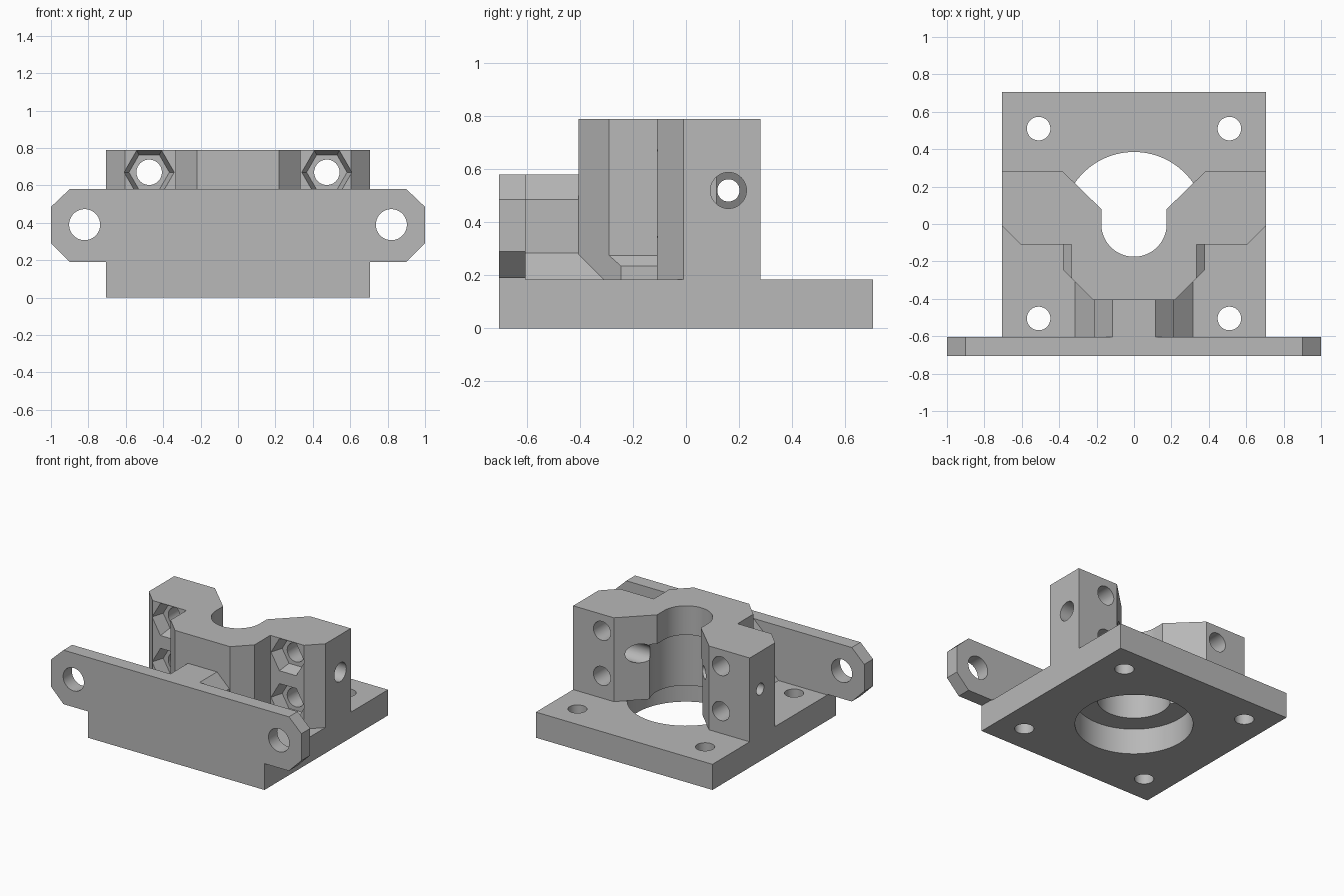
import bpy, bmesh
from math import sin, cos, pi

old = bpy.data.objects.get("Cube")
if old:
    bpy.data.objects.remove(old, do_unlink=True)

grey = bpy.data.materials.new("mid_grey")
grey.use_nodes = True
GREY = (0.48, 0.48, 0.48, 1)
grey.diffuse_color = GREY
grey.node_tree.nodes["Principled BSDF"].inputs["Base Color"].default_value = GREY


def make_object(name, bm):
    bmesh.ops.recalc_face_normals(bm, faces=bm.faces)
    mesh = bpy.data.meshes.new(name)
    bm.to_mesh(mesh)
    bm.free()
    mesh.materials.append(grey)
    obj = bpy.data.objects.new(name, mesh)
    bpy.context.collection.objects.link(obj)
    return obj


def loft(name, axis, ring_a, start, ring_b, end):
    """Closed solid between two flat rings lying across the given axis."""
    def place(u, v, w):
        return {"X": (w, u, v), "Y": (u, w, v), "Z": (u, v, w)}[axis]
    bm = bmesh.new()
    a = [bm.verts.new(place(u, v, start)) for u, v in ring_a]
    b = [bm.verts.new(place(u, v, end)) for u, v in ring_b]
    n = len(a)
    bm.faces.new(a)
    bm.faces.new(b)
    for i in range(n):
        j = (i + 1) % n
        bm.faces.new((a[i], a[j], b[j], b[i]))
    return make_object(name, bm)


def prism(name, axis, ring, start, end):
    return loft(name, axis, ring, start, ring, end)


def circle(u, v, r, n=48):
    return [(u + r * cos(2 * pi * i / n), v + r * sin(2 * pi * i / n)) for i in range(n)]


def mirrored(half):
    return half + [(-u, v) for u, v in reversed(half)]


def combine(target, tool, operation):
    mod = target.modifiers.new("combine", "BOOLEAN")
    mod.operation = operation
    mod.solver = "EXACT"
    mod.object = tool
    bpy.context.view_layer.objects.active = target
    bpy.ops.object.modifier_apply(modifier=mod.name)
    bpy.data.objects.remove(tool, do_unlink=True)


# Base plate
S, T = 0.705, 0.185
mount = prism("motor_mount", "Z", [(-S, -S), (S, -S), (S, S), (-S, S)], 0, T)

# Clamp tower with the open slot and narrow bore in its outline
R = 0.175
arc = [(R * cos(a), R * sin(a)) for a in [-pi / 2 * i / 16 for i in range(16)]]
outer = [(0.22, -0.405), (0.335, -0.29), (0.335, -0.11), (0.605, -0.11),
         (S, -0.01), (S, 0.28), (0.38, 0.28), (R, 0.08)]
right = outer + arc
outline = right + [(0, -R)] + [(-u, v) for u, v in reversed(right)]
parts = [prism("clamp_tower", "Z", outline, 0.1, 0.79)]

# Flared foot at the front of the tower
bm = bmesh.new()
for s in (-1, 1):
    for x, y, z in [(0.38, -0.05, 0.1), (0.38, -0.05, 0.235), (0.38, -0.245, 0.1),
                    (0.38, -0.245, 0.235), (0.335, -0.29, 0.1),
                    (0.335, -0.29, 0.275), (0.335, -0.05, 0.275)]:
        bm.verts.new((s * x, y, z))
bmesh.ops.convex_hull(bm, input=bm.verts)
parts.append(make_object("tower_foot", bm))

# Front plate with chamfered wings
wing = [(S, 0), (S, 0.19), (0.9, 0.19), (1, 0.29), (1, 0.485), (0.9, 0.58)]
parts.append(prism("front_plate", "Y", mirrored(wing), -S, -0.605))

# Rib joining the front plate to the tower
rib = [(0.315, 0.1), (0.315, T), (0.215, 0.285), (0.215, 0.485), (0.116, 0.58)]
parts.append(prism("centre_rib", "Y", mirrored(rib), -0.65, -0.27))

for part in parts:
    combine(mount, part, "UNION")

# Stepped bore: wide pocket in the base, bearing seat above
cuts = [prism("base_bore", "Z", circle(0, 0, 0.385, 96), -0.1, T),
        prism("seat_bore", "Z", circle(0, 0, 0.24, 72), 0.1, 0.58)]

for s in (-1, 1):
    # Base plate screw holes and wing holes
    for y in (-0.505, 0.51):
        cuts.append(prism("base_hole", "Z", circle(s * 0.51, y, 0.063), -0.1, 0.3))
    cuts.append(prism("wing_hole", "Y", circle(s * 0.82, 0.39, 0.083), -0.8, -0.5))
    # Clamp bolt holes with tapered hexagonal nut pockets
    for z in (0.345, 0.67):
        cuts.append(prism("bolt_hole", "Y", circle(s * 0.475, z, 0.068), -0.2, 0.4))
        cuts.append(loft("nut_pocket", "Y", circle(s * 0.475, z, 0.137, 6), -0.12,
                         circle(s * 0.475, z, 0.108, 6), -0.02))
    # Cross bolt: clearance on the left, narrower on the right
    r = 0.068 if s > 0 else 0.042
    cuts.append(prism("cross_hole", "X", circle(0.16, 0.52, r), s * 0.1, s * 0.8))

for cut in cuts:
    combine(mount, cut, "DIFFERENCE")

# Smooth bores, sharp edges elsewhere
bpy.ops.object.select_all(action="DESELECT")
mount.select_set(True)
bpy.context.view_layer.objects.active = mount
bpy.ops.object.shade_smooth_by_angle(angle=pi / 9)
